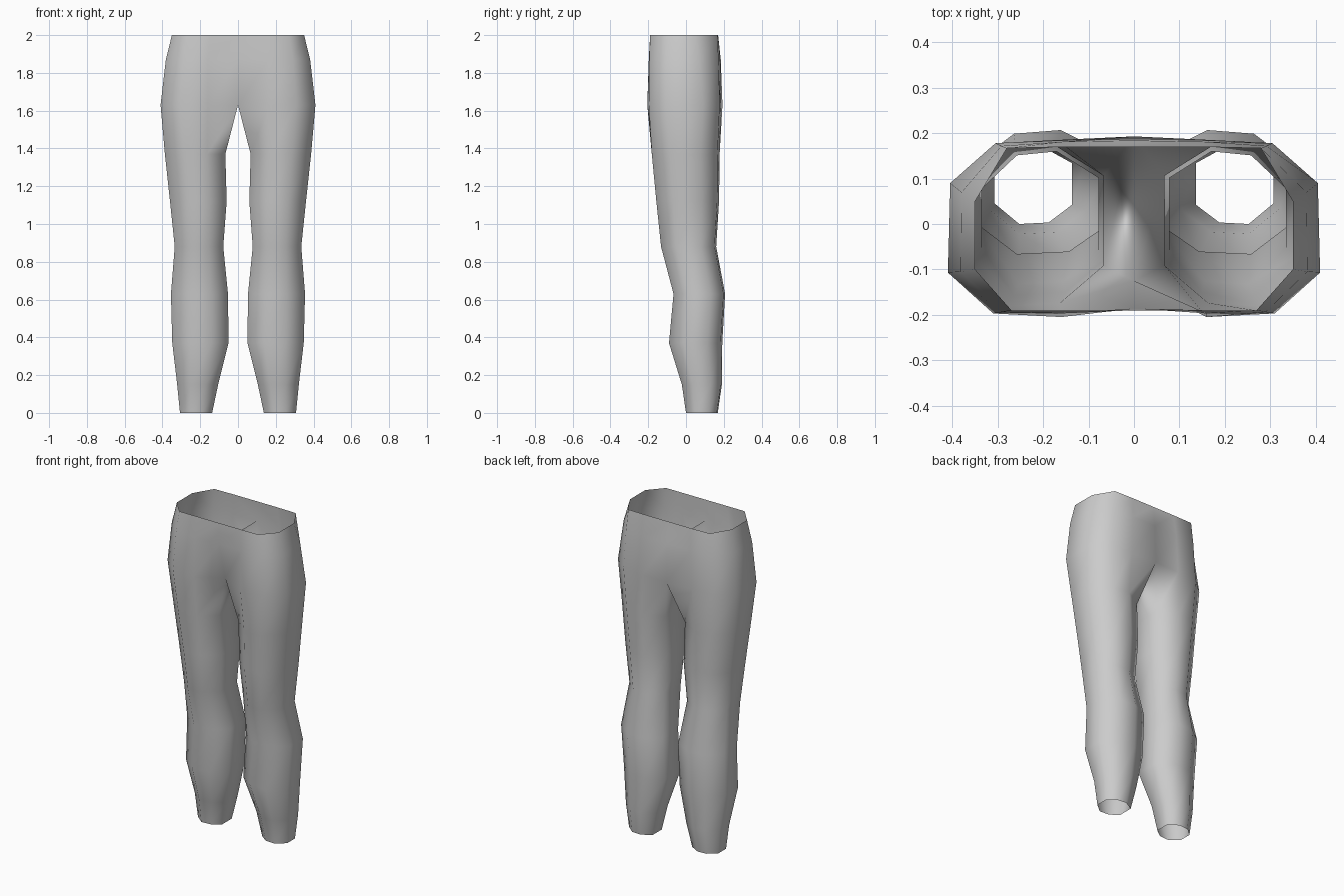
import bpy, bmesh

if "Cube" in bpy.data.objects:
    bpy.data.objects.remove(bpy.data.objects["Cube"])


def leg_ring(z, x0, x1, y0, y1):
    """Eight-sided leg section, starting at the inner front corner."""
    w, d = x1 - x0, y1 - y0
    shape = [(0, .25), (.3, .02), (.68, 0), (1, .27),
             (1, .72), (.7, .97), (.36, 1), (0, .8)]
    return [(x0 + w * u, y0 + d * v, z) for u, v in shape]


# Leg sections: height, inner x, outer x, front y, back y
rings = [leg_ring(*r) for r in [
    (0.00, .137, .307, .000, .168),
    (0.15, .105, .322, -.022, .190),
    (0.37, .050, .348, -.090, .192),
    (0.63, .053, .355, -.066, .207),
    (0.88, .078, .335, -.132, .160),
    (1.12, .060, .360, -.157, .175),
    (1.37, .067, .387, -.181, .178)]]

# Hip and waist half sections that meet at the centre line
upper = [
    (1.63, [(0, -.125), (.16, -.205), (.31, -.197), (.41, -.107),
            (.405, .09), (.305, .178), (.17, .185), (0, .193)]),
    (1.87, [(0, -.186), (.16, -.197), (.29, -.194), (.382, -.105),
            (.38, .07), (.292, .172), (.16, .181), (0, .184)]),
    (2.00, [(0, -.19), (.15, -.19), (.27, -.19), (.35, -.10),
            (.35, .05), (.28, .167), (.15, .17), (0, .17)])]
rings += [[(x, y, z) for x, y in pts] for z, pts in upper]

CROTCH = 7  # index of the section where the legs join
bm = bmesh.new()
for side in (1, -1):
    loops = [[bm.verts.new((side * x, y, z)) for x, y, z in r] for r in rings]
    for k in range(len(loops) - 1):
        a, b = loops[k], loops[k + 1]
        for i in range(8):
            j = (i + 1) % 8
            # inner wall: full on the legs, one shared panel above the crotch
            if i == 7 and (k > CROTCH or (k == CROTCH and side < 0)):
                continue
            quad = [a[i], a[j], b[j], b[i]]
            bm.faces.new(quad if side > 0 else quad[::-1])
bmesh.ops.remove_doubles(bm, verts=bm.verts, dist=1e-4)
for f in bm.faces:
    f.smooth = True

# Trousers: one open shell
mesh = bpy.data.meshes.new("trousers")
bm.to_mesh(mesh)
bm.free()
trousers = bpy.data.objects.new("trousers", mesh)
bpy.context.collection.objects.link(trousers)
